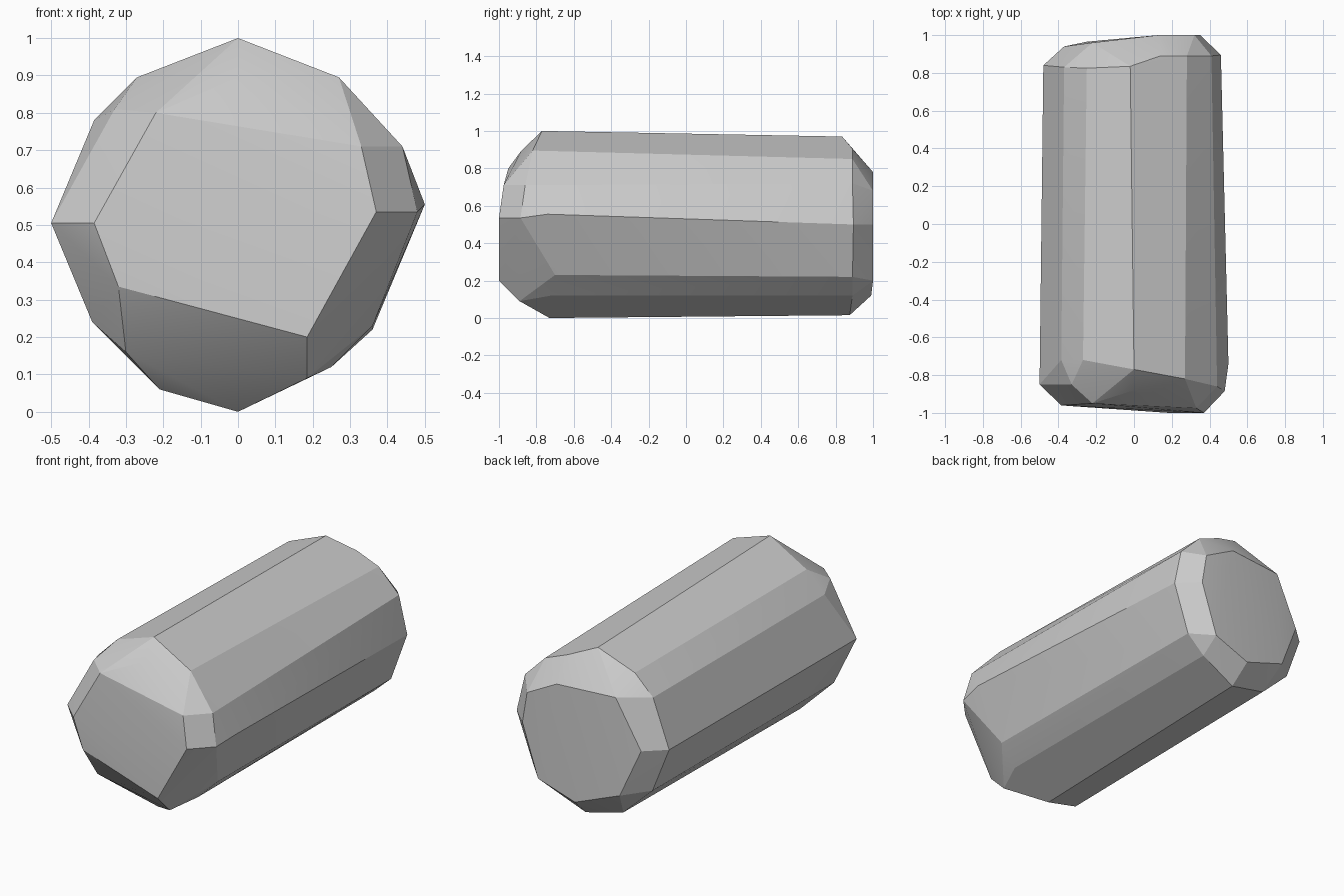
import bpy, bmesh

if "Cube" in bpy.data.objects:
    bpy.data.objects.remove(bpy.data.objects["Cube"])

# Cross-sections along the body, each point (x, y, z)
front_cap = [(-.385, -.96, .505), (-.22, -.95, .80), (.33, -.975, .71), (.37, -1, .535),
             (.185, -1, .20), (-.32, -.965, .335)]
front_bevel = [(0, -.88, .895), (-.33, -.85, .81), (.185, -.89, .09), (-.30, -.86, .16)]
front_ring = [(0, -.77, 1), (.27, -.82, .895), (.44, -.86, .71), (.5, -.74, .555),
              (.48, -.885, .535), (.36, -.70, .23), (.25, -.72, .12), (0, -.73, 0),
              (-.21, -.75, .06), (-.39, -.80, .24), (-.5, -.85, .505),
              (-.385, -.72, .78), (-.27, -.72, .895)]
back_ring = [(-.02, .835, .97), (.14, .89, .905), (.28, .89, .85), (.41, .89, .72),
             (.46, .895, .5), (.36, .89, .22), (.25, .89, .12), (.03, .875, .015),
             (-.20, .86, .07), (-.38, .85, .24), (-.48, .84, .5),
             (-.37, .83, .77), (-.25, .825, .88)]
back_cap = [(.35, 1, .5), (.32, 1, .68), (.13, 1, .78), (-.22, .96, .78),
            (-.37, .94, .5), (-.25, .965, .22), (.02, .99, .12), (.25, 1, .2)]

# Faceted body: convex skin stretched over the cross-sections
bm = bmesh.new()
for section in (front_cap, front_bevel, front_ring, back_ring, back_cap):
    for p in section:
        bm.verts.new(p)
hull = bmesh.ops.convex_hull(bm, input=bm.verts[:])
inside = {g for g in hull["geom_interior"] + hull["geom_unused"]
          if isinstance(g, bmesh.types.BMVert)}
bmesh.ops.delete(bm, geom=list(inside), context='VERTS')
bmesh.ops.recalc_face_normals(bm, faces=bm.faces[:])
mesh = bpy.data.meshes.new("faceted_log")
bm.to_mesh(mesh)
bm.free()
body = bpy.data.objects.new("faceted_log", mesh)
bpy.context.collection.objects.link(body)

# Soft facets with crisp edges at the ends
bpy.context.view_layer.objects.active = body
body.select_set(True)
bpy.ops.object.shade_smooth_by_angle(angle=0.26)
